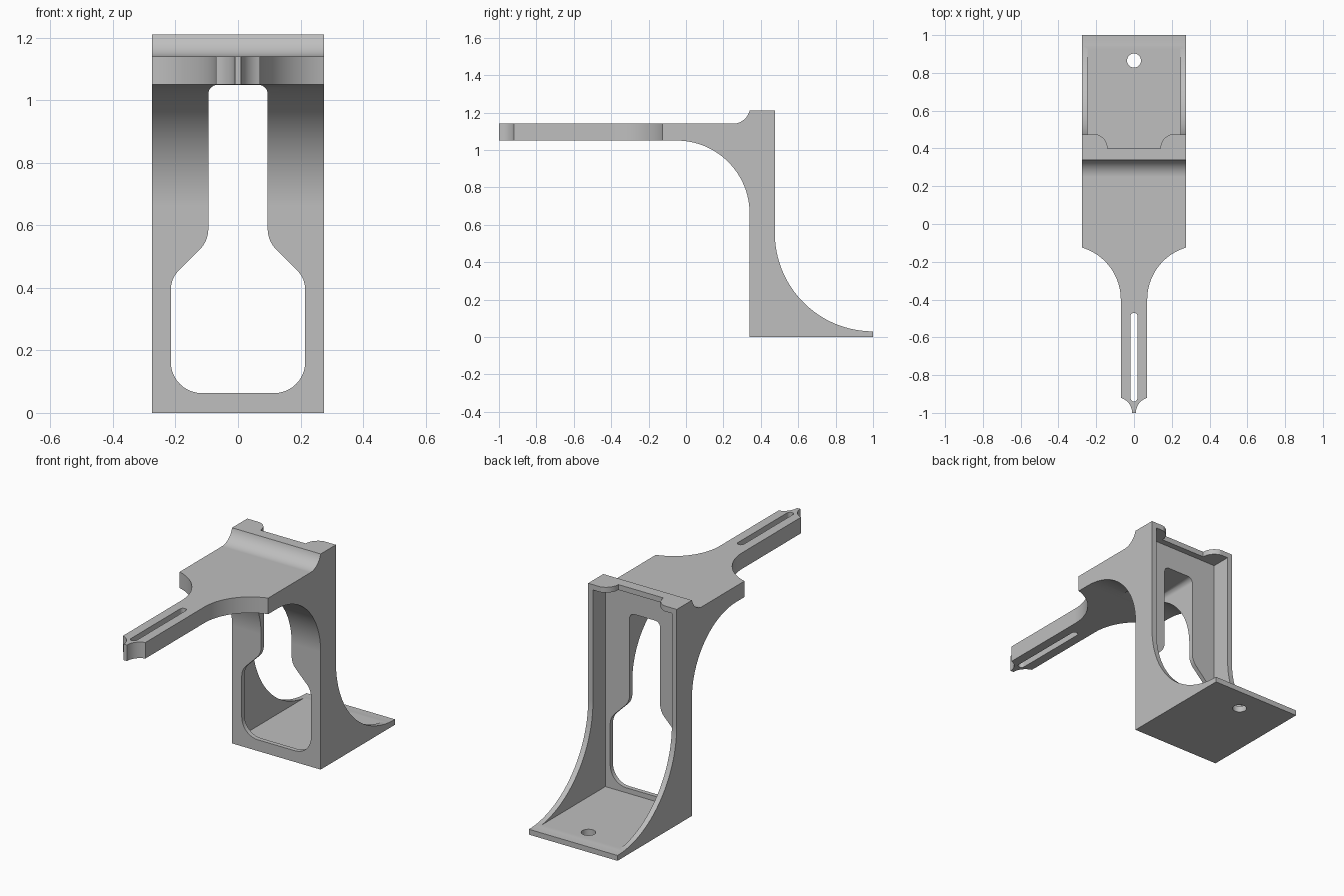
import bpy, bmesh
from math import sin, cos, tan, radians
from mathutils import Vector

if "Cube" in bpy.data.objects:
    bpy.data.objects.remove(bpy.data.objects["Cube"], do_unlink=True)

GREY = (0.52, 0.52, 0.52, 1)
grey = bpy.data.materials.new("plain grey")
grey.use_nodes = True
grey.diffuse_color = GREY
grey.node_tree.nodes["Principled BSDF"].inputs["Base Color"].default_value = GREY


def arc(cx, cy, r, start, end, n=20):
    """Points along a circle, angles in degrees."""
    angles = [radians(start + (end - start) * i / n) for i in range(n + 1)]
    return [(cx + r * cos(a), cy + r * sin(a)) for a in angles]


def corner(before, point, after, r, n=16):
    """Round one corner of an outline with radius r."""
    p = Vector(point)
    a = (Vector(before) - p).normalized()
    b = (Vector(after) - p).normalized()
    half = a.angle(b) / 2
    start = p + a * (r / tan(half))
    centre = p + (a + b).normalized() * (r / sin(half))
    sweep = (p + b * (r / tan(half)) - centre).angle(start - centre)
    u = (start - centre).normalized()
    v = -a
    return [tuple(centre + r * (u * cos(sweep * i / n) + v * sin(sweep * i / n)))
            for i in range(n + 1)]


def mirrored(half):
    """Close a right-hand outline with its mirror image."""
    return half + [(-x, y) for x, y in reversed(half)]


def prism(name, outline, axis, low, high):
    """Extrude an outline along one axis."""
    place = {"x": lambda p, t: (t, p[0], p[1]),
             "y": lambda p, t: (p[0], t, p[1]),
             "z": lambda p, t: (p[0], p[1], t)}[axis]
    bm = bmesh.new()
    rings = [[bm.verts.new(place(p, t)) for p in outline] for t in (low, high)]
    for ring in rings:
        bm.faces.new(ring)
    for i in range(len(outline)):
        bm.faces.new((rings[0][i - 1], rings[0][i], rings[1][i], rings[1][i - 1]))
    bmesh.ops.recalc_face_normals(bm, faces=bm.faces)
    mesh = bpy.data.meshes.new(name)
    bm.to_mesh(mesh)
    bm.free()
    mesh.materials.append(grey)
    ob = bpy.data.objects.new(name, mesh)
    bpy.context.collection.objects.link(ob)
    return ob


def combine(target, cutter, operation="DIFFERENCE"):
    """Apply a boolean and discard the cutter."""
    cutter.hide_render = True
    mod = target.modifiers.new("shape", "BOOLEAN")
    mod.operation = operation
    mod.solver = "EXACT"
    mod.object = cutter
    bpy.context.view_layer.objects.active = target
    bpy.ops.object.modifier_apply(modifier=mod.name)
    bpy.data.objects.remove(cutter, do_unlink=True)


# Side silhouette: foot, column with curved back, arm with fillets
side = [(0.34, 0), (1, 0)]
side += corner((1.2, 0.03), (0.475, 0.03), (0.475, 1.2), 0.525, 32)
side += [(0.475, 1.21), (0.34, 1.21)]
side += arc(0.25, 1.233, 0.093, -14.5, -90, 14)
side += [(-1, 1.14), (-1, 1.05)]
side += corner((-1, 1.05), (0.34, 1.05), (0.34, 0), 0.39, 32)
bracket = prism("bracket", side, "x", -0.275, 0.275)

# Plan of the arm: pointed tip, narrow bar, flared shoulders
plan = [(0.01, -1.05)]
plan += arc(0.093, -1, 0.083, 180, 106, 12)
plan += [(0.07, -0.92)]
plan += arc(0.357, -0.4, 0.287, 180, 95, 24)
plan += [(0.332, 1.1)]
combine(bracket, prism("arm_plan", mirrored(plan), "z", -0.1, 1.4), "INTERSECT")

# Hollow back between the thin side walls
hollow = mirrored([(0.245, 0.365), (0.245, 1.1)])
combine(bracket, prism("hollow", hollow, "z", 0.035, 1.18))

# Opening in the top cap, leaving rounded corner lugs
notch = [(0.14, 0.4)] + arc(0.217, 0.4, 0.077, 180, 90, 14)[1:] + [(0.217, 0.6)]
combine(bracket, prism("cap_notch", mirrored(notch), "z", 1.1, 1.3))

# Front window: narrow above, wide below
keys = [(0, 1.049), (0.095, 1.049), (0.095, 0.55), (0.215, 0.43), (0.215, 0.063), (0, 0.063)]
radii = [0.03, 0.09, 0.09, 0.1]
window = []
for i, r in enumerate(radii):
    window += corner(keys[i], keys[i + 1], keys[i + 2], r, 10)
combine(bracket, prism("window", mirrored(window), "y", -0.2, 0.45))

# Slot along the bar
slot = arc(0, -0.922, 0.018, 180, 360, 12) + arc(0, -0.488, 0.018, 0, 180, 12)
combine(bracket, prism("slot", slot, "z", 0.9, 1.3))

# Screw hole in the foot
hole = arc(0, 0.865, 0.037, 0, 350, 35)
combine(bracket, prism("screw_hole", hole, "z", -0.1, 0.2))

# Smooth curves, crisp edges
for ob in bpy.context.selected_objects:
    ob.select_set(False)
bracket.select_set(True)
bpy.context.view_layer.objects.active = bracket
bpy.ops.object.shade_smooth_by_angle(angle=radians(25))
weighted = bracket.modifiers.new("even shading", "WEIGHTED_NORMAL")
weighted.keep_sharp = True
